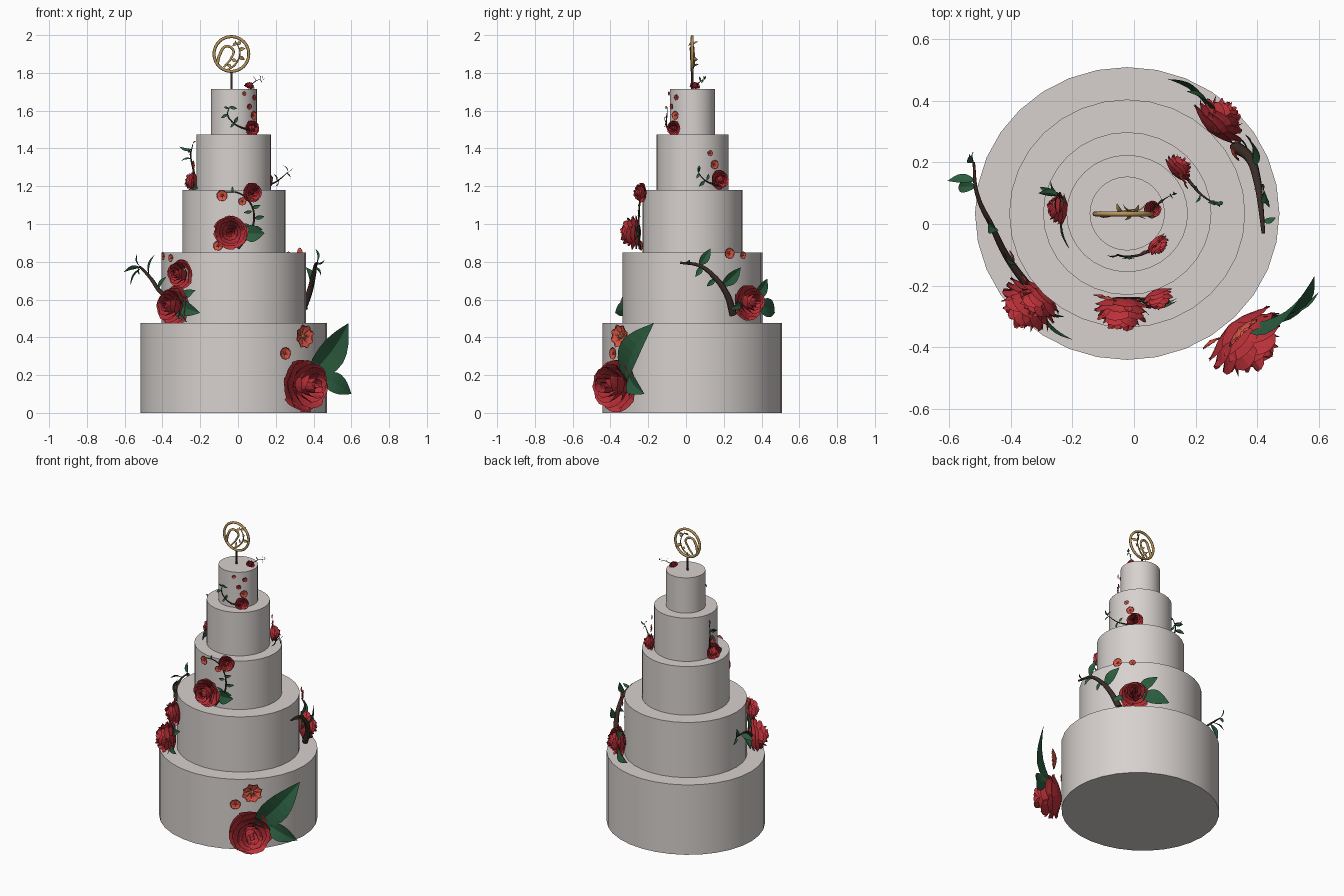
import bpy, bmesh, math, random
from mathutils import Vector

if "Cube" in bpy.data.objects:
    bpy.data.objects.remove(bpy.data.objects["Cube"])

random.seed(4)
CX, CY = -0.022, 0.034
# rx, ry, z0, z1 of each tier
TIERS = [(.494, .475, 0, .475), (.383, .37, .475, .85), (.273, .264, .85, 1.18),
         (.197, .19, 1.18, 1.475), (.122, .12, 1.475, 1.715)]


def mat(name, c):
    m = bpy.data.materials.new(name)
    m.diffuse_color = (*c, 1)
    m.use_nodes = True
    m.node_tree.nodes["Principled BSDF"].inputs["Base Color"].default_value = m.diffuse_color
    return m


ICING = mat("icing", (.68, .64, .62))
RED = mat("rose_red", (.50, .03, .04))
CORAL = mat("coral", (.70, .09, .06))
GREEN = mat("leaf_green", (.025, .11, .05))
BROWN = mat("branch_brown", (.045, .025, .02))
GOLD = mat("gold", (.48, .30, .10))


def finish(name, bm, m):
    me = bpy.data.meshes.new(name)
    bm.to_mesh(me)
    bm.free()
    ob = bpy.data.objects.new(name, me)
    bpy.context.collection.objects.link(ob)
    me.materials.append(m)
    return ob


def grid(bm, f, nu, nv):
    v = [[bm.verts.new(f(i / nu, 2 * j / nv - 1)) for j in range(nv + 1)] for i in range(nu + 1)]
    for i in range(nu):
        for j in range(nv):
            bm.faces.new((v[i][j], v[i + 1][j], v[i + 1][j + 1], v[i][j + 1]))


def outward(p):
    return Vector((p[0] - CX, p[1] - CY, 0)).normalized()


def frame(n):
    n = Vector(n).normalized()
    u = Vector((0, 0, 1)).cross(n)
    u = u.normalized() if u.length > .01 else Vector((1, 0, 0))
    return u, n.cross(u), n


def on_tier(p, off):
    # slide a point radially onto the side of the tier at its height
    rx, ry = next(t[:2] for t in TIERS if p[2] <= t[3])
    d = outward(p)
    k = 1 / math.hypot(d.x / rx, d.y / ry) + off
    return Vector((CX + d.x * k, CY + d.y * k, p[2]))


def leaf_into(bm, base, tip, w, n):
    base, tip = Vector(base), Vector(tip)
    d = tip - base
    side = d.cross(Vector(n)).normalized()
    n = side.cross(d).normalized()

    def f(s, t):
        hw = w / 2 * max(.02, math.sin(math.pi * s ** .85)) if s < 1 else .0003
        return base + d * s + side * t * hw + n * (abs(t) * hw * .3 + d.length * .1 * math.sin(math.pi * s))
    grid(bm, f, 8, 4)


def leaves(name, items, m=GREEN):
    # items: base, tip, width, facing
    bm = bmesh.new()
    for it in items:
        leaf_into(bm, *it)
    return finish(name, bm, m)


def tube(name, pts, r0, r1, m, cyclic=False):
    cu = bpy.data.curves.new(name, 'CURVE')
    cu.dimensions = '3D'
    cu.bevel_depth = 1
    cu.bevel_resolution = 2
    cu.resolution_u = 6
    cu.use_fill_caps = True
    sp = cu.splines.new('BEZIER')
    sp.bezier_points.add(len(pts) - 1)
    sp.use_cyclic_u = cyclic
    for i, (b, p) in enumerate(zip(sp.bezier_points, pts)):
        b.co = p
        b.handle_left_type = b.handle_right_type = 'AUTO'
        b.radius = r0 + (r1 - r0) * i / (len(pts) - 1)
    ob = bpy.data.objects.new(name, cu)
    bpy.context.collection.objects.link(ob)
    cu.materials.append(m)
    bpy.ops.object.select_all(action='DESELECT')
    ob.select_set(True)
    bpy.context.view_layer.objects.active = ob
    bpy.ops.object.convert(target='MESH')


def vine(name, pts, r, tips, ratio=.38, m=BROWN, lm=GREEN, face=None):
    tube(name + "_stem", pts, r, r * .3, m)
    vs = [Vector(p) for p in pts]
    sm = [a.lerp(b, k / 5) for a, b in zip(vs, vs[1:]) for k in range(6)]
    items = []
    for t in tips:
        t = Vector(t)
        b = min(sm, key=lambda q: (q - t).length)
        items.append((b, t, (t - b).length * ratio, face or outward(t)))
    leaves(name + "_leaves", items, lm)


def rose(name, c, r, n=None):
    # layered cupped petals, tight upright centre to open outer ring
    u, v, n = frame(n or outward(c))
    base = Vector(c) - n * r * .68
    bm = bmesh.new()
    for k, (rad, hgt, cnt, roll) in enumerate([(.14, 1.28, 3, 0), (.28, 1.30, 4, .02), (.44, 1.25, 5, .06),
                                               (.6, 1.15, 6, .1), (.75, .98, 6, .14), (.86, .72, 7, .16), (.9, .46, 7, .14)]):
        for i in range(cnt):
            a0 = 2 * math.pi * (i + random.uniform(-.15, .15)) / cnt + k * .7
            sc, tilt = random.uniform(.93, 1.05), random.uniform(-.06, .06)

            def f(s, t):
                a = a0 + t * (math.pi / cnt * 1.35) * (.55 + .45 * math.sin(math.pi * min(s + .15, 1) * .75))
                q = rad * sc * (math.sin(s * math.pi / 2) ** .8 + tilt * t) + roll * s ** 4
                q += random.uniform(-.02, .02)
                h = hgt * sc * (s ** 1.3) * (1 - .16 * s * t * t) - roll * .7 * s ** 6
                return base + (u * math.cos(a) + v * math.sin(a)) * q * r + n * h * r
            grid(bm, f, 5, 4)
    finish(name, bm, RED)


def blossom(name, p, r, count=5, m=CORAL, off=.012):
    # small open flower with a ball centre
    p = on_tier(p, off)
    u, v, n = frame(outward(p))
    bm = bmesh.new()
    for i in range(count):
        a = 2 * math.pi * i / count + .3
        d = u * math.cos(a) + v * math.sin(a)
        s = n.cross(d)

        def f(x, t):
            w = r * 1.25 * math.tan(math.pi / count) * (.12 + math.sin(math.pi * x ** 1.6 * .93))*.75
            return p + d * r * (x - .12 * t * t * x) + s * t * w + n * r * .3 * (x * x + .3 * t * t)
        grid(bm, f, 5, 4)
    finish(name, bm, m)
    bm = bmesh.new()
    bmesh.ops.create_icosphere(bm, subdivisions=1, radius=r * .22)
    bmesh.ops.translate(bm, verts=bm.verts, vec=p + n * r * .15)
    finish(name + "_centre", bm, GOLD if r > .05 else m)


# Cake tiers
for i, (rx, ry, z0, z1) in enumerate(TIERS):
    bpy.ops.mesh.primitive_cylinder_add(vertices=32, radius=1, depth=z1 - z0, location=(CX, CY, (z0 + z1) / 2))
    ob = bpy.context.object
    ob.name = f"tier_{i + 1}"
    ob.scale = (rx, ry, 1)
    ob.data.materials.append(ICING)
    bpy.ops.object.transform_apply(scale=True)
    bpy.ops.object.shade_smooth_by_angle(angle=.6)

# Roses
for i, (c, r) in enumerate([((.372, -.392, .145), .133), ((-.355, -.275, .565), .1), ((-.315, -.255, .735), .074),
                            ((.285, .345, .585), .09), ((-.04, -.295, .955), .085), ((.08, -.245, 1.165), .05),
                            ((-.25, .05, 1.225), .052), ((.15, .185, 1.235), .05), ((.08, -.07, 1.507), .04)]):
    rose(f"rose_{i + 1}", c, r)
rose("rose_top", (.062, .048, 1.735), .027, (.3, .1, 1))

# Small blossoms and buds
for i, (p, r, k) in enumerate([((.315, -.313, .405), .066, 8), ((.24, -.37, .315), .034, 5),
                               ((-.38, -.10, .83), .022, 5), ((-.34, -.17, .82), .022, 5),
                               ((.308, .22, .845), .03, 5), ((.253, .29, .835), .02, 5),
                               ((-.08, -.223, 1.15), .03, 5), ((.02, -.227, 1.12), .022, 5), ((-.1, -.218, .885), .027, 5),
                               ((.153, .12, 1.375), .015, 5), ((.14, .14, 1.315), .025, 5), ((-.22, .06, 1.31), .027, 5),
                               ((.07, -.046, 1.575), .024, 5), ((.027, -.077, 1.69), .012, 5)]):
    blossom(f"blossom_{i + 1}", p, r, k, off=.035 if r > .05 else .012)
for i, p in enumerate([(.05, -.064, 1.622), (.075, -.042, 1.67)]):
    blossom(f"bud_{i + 1}", p, .016, 6, RED)

# Large leaves beside the roses
N1, N2, N4 = (.6, -.8, 0), (-.7, -.7, 0), (.7, .7, 0)
leaves("tier_1_leaves", [((.35, -.33, .17), (.585, -.17, .475), .17, N1), ((.42, -.3, .2), (.6, -.22, .1), .11, N1)])
leaves("tier_2_left_leaves", [((-.31, -.26, .57), (-.2, -.375, .53), .08, N2), ((-.31, -.25, .6), (-.225, -.3, .65), .05, N2),
                              ((-.33, -.24, .56), (-.27, -.3, .48), .04, N2)])
leaves("tier_2_right_leaves", [((.25, .36, .58), (.11, .47, .53), .1, N4), ((.26, .35, .6), (.17, .43, .71), .07, N4),
                               ((.31, .29, .58), (.37, .24, .55), .04, N4)])
leaves("tier_3_leaves", [((.02, -.25, .95), (.14, -.25, .95), .09, (0, -1, 0))])

# Branches with foliage
vine("tier_2_left_branch", [(-.33, -.22, .58), (-.41, -.11, .64), (-.46, -.01, .71), (-.51, .1, .765), (-.52, .2, .775)], .014,
     [(-.605, .14, .745), (-.535, .22, .84), (-.44, -.02, .84), (-.57, .12, .67), (-.38, -.13, .72), (-.52, .235, .73)])
vine("tier_2_right_branch", [(.33, .25, .52), (.375, .215, .63), (.40, .14, .73), (.41, .07, .78), (.42, -.03, .795)], .02,
     [(.46, .02, .81), (.41, .13, .87), (.39, .11, .67), (.36, .29, .77), (.44, .05, .72)], .45)
vine("tier_3_branch", [(0, -.245, .87), (.06, -.25, .95), (.085, -.25, 1.03), (.06, -.245, 1.12), (.0, -.24, 1.165), (-.07, -.24, 1.17)],
     .007, [(.03, -.25, 1.06), (.14, -.24, 1.04), (.12, -.24, 1.1), (.02, -.25, 1.0), (-.03, -.24, 1.2), (.13, -.25, .97)], .4)
vine("tier_4_left_branch", [(-.23, .04, 1.2), (-.235, .08, 1.28), (-.25, .1, 1.36), (-.24, .09, 1.42)], .007,
     [(-.31, .1, 1.41), (-.305, .12, 1.33), (-.22, .07, 1.44), (-.25, .04, 1.37), (-.21, -.08, 1.19), (-.27, .14, 1.4)], .42)
vine("tier_4_right_branch", [(.15, .18, 1.2), (.195, .12, 1.22), (.225, .09, 1.24), (.265, .065, 1.275)], .006,
     [(.29, .07, 1.3), (.24, .07, 1.31), (.19, .12, 1.265), (.2, .07, 1.2), (.28, .055, 1.24)])
vine("tier_5_branch", [(.07, -.075, 1.5), (.02, -.1, 1.51), (-.03, -.105, 1.54), (-.055, -.1, 1.58), (-.045, -.1, 1.62)], .005,
     [(-.09, -.1, 1.56), (-.075, -.1, 1.62), (-.005, -.105, 1.61), (-.04, -.11, 1.51), (0, -.11, 1.57)], .42)
vine("top_branch", [(.06, .05, 1.73), (.085, .07, 1.75), (.105, .085, 1.762), (.125, .095, 1.765)], .003,
     [(.14, .1, 1.77), (.115, .095, 1.785), (.08, .07, 1.78), (.125, .08, 1.745), (.13, .105, 1.785)])

# Gold topper: ring, stake, crescent and leafy sprig
TX, TY, TZ = -.035, .033, 1.9
bpy.ops.mesh.primitive_torus_add(location=(TX, TY, TZ), rotation=(math.pi / 2, 0, 0), major_radius=.092,
                                 minor_radius=.008, major_segments=40, minor_segments=8)
bpy.context.object.name = "topper_ring"
bpy.context.object.data.materials.append(GOLD)
bpy.ops.object.shade_smooth()
tube("topper_stake", [(TX, TY, 1.68), (TX, TY, 1.81)], .006, .006, BROWN)
tube("topper_crescent", [(TX - .075, TY, 1.85), (TX - .06, TY - .005, 1.9), (TX - .03, TY, 1.94), (TX + .01, TY + .005, 1.92),
                         (TX + .0, TY, 1.88), (TX - .04, TY, 1.83)], .009, .005, GOLD)
vine("topper_sprig", [(TX - .02, TY, 1.815), (TX + .025, TY + .01, 1.85), (TX + .045, TY + .01, 1.91), (TX + .02, TY, 1.97)], .006,
     [(TX + .07, TY + .03, 1.87), (TX + .0, TY + .03, 1.87), (TX + .075, TY - .015, 1.93), (TX + .005, TY - .02, 1.94),
      (TX + .05, TY + .03, 1.965), (TX - .02, TY + .035, 1.845)], .5, GOLD, GOLD, (0, -1, .1))
